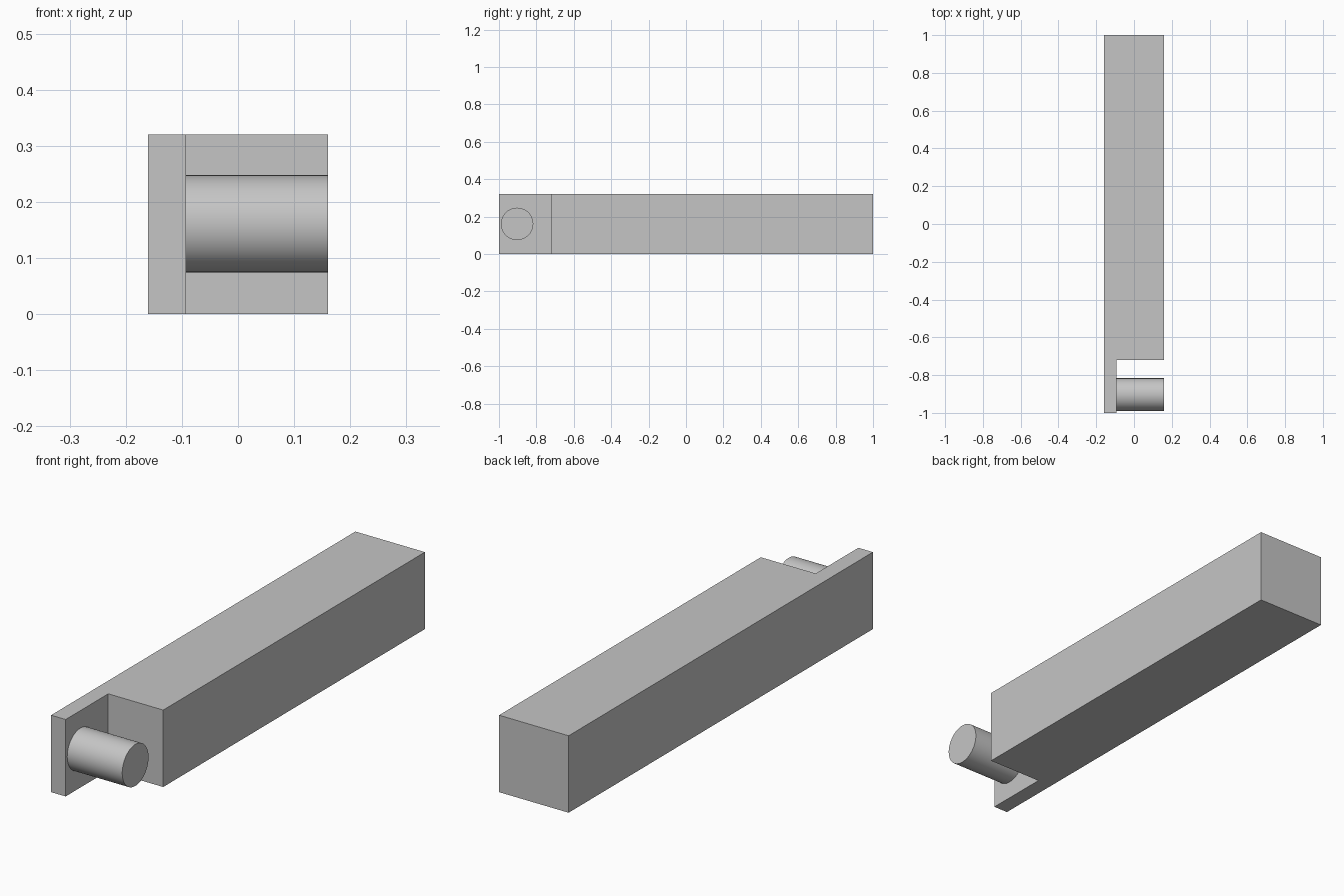
import bpy
import bmesh
import math
from mathutils import Matrix, Vector

cube = bpy.data.objects.get("Cube")
if cube:
    bpy.data.objects.remove(cube, do_unlink=True)

# Single plain grey
grey = bpy.data.materials.new("plain_grey")
grey.use_nodes = True
colour = (0.56, 0.56, 0.56, 1)
grey.diffuse_color = colour
grey.node_tree.nodes["Principled BSDF"].inputs["Base Color"].default_value = colour

HALF = 0.16      # half width of the bar
HEIGHT = 0.32
TAB = -0.093     # inner face of the thin end plate
NOTCH = -0.72    # where the full-width bar starts
PIN_R = 0.0865


def add_object(name, bm):
    bmesh.ops.recalc_face_normals(bm, faces=bm.faces)
    mesh = bpy.data.meshes.new(name)
    bm.to_mesh(mesh)
    bm.free()
    mesh.materials.append(grey)
    obj = bpy.data.objects.new(name, mesh)
    bpy.context.collection.objects.link(obj)
    return obj


# Bar with a notched end: one L-shaped outline extruded upwards
outline = [(-HALF, -1), (TAB, -1), (TAB, NOTCH), (HALF, NOTCH), (HALF, 1), (-HALF, 1)]
bm = bmesh.new()
base = bm.faces.new([bm.verts.new((x, y, 0)) for x, y in outline])
top = bmesh.ops.extrude_face_region(bm, geom=[base])["geom"]
bmesh.ops.translate(bm, vec=Vector((0, 0, HEIGHT)),
                    verts=[v for v in top if isinstance(v, bmesh.types.BMVert)])
add_object("notched_bar", bm)

# Round pin standing sideways out of the end plate
bm = bmesh.new()
place = Matrix.Translation(((TAB + HALF) / 2, -0.903, 0.161)) @ Matrix.Rotation(math.pi / 2, 4, "Y")
bmesh.ops.create_cone(bm, cap_ends=True, segments=64, radius1=PIN_R, radius2=PIN_R,
                      depth=HALF - TAB, matrix=place)
pin = add_object("round_pin", bm)
bpy.ops.object.select_all(action="DESELECT")
pin.select_set(True)
bpy.context.view_layer.objects.active = pin
bpy.ops.object.shade_smooth_by_angle(angle=math.radians(30))
